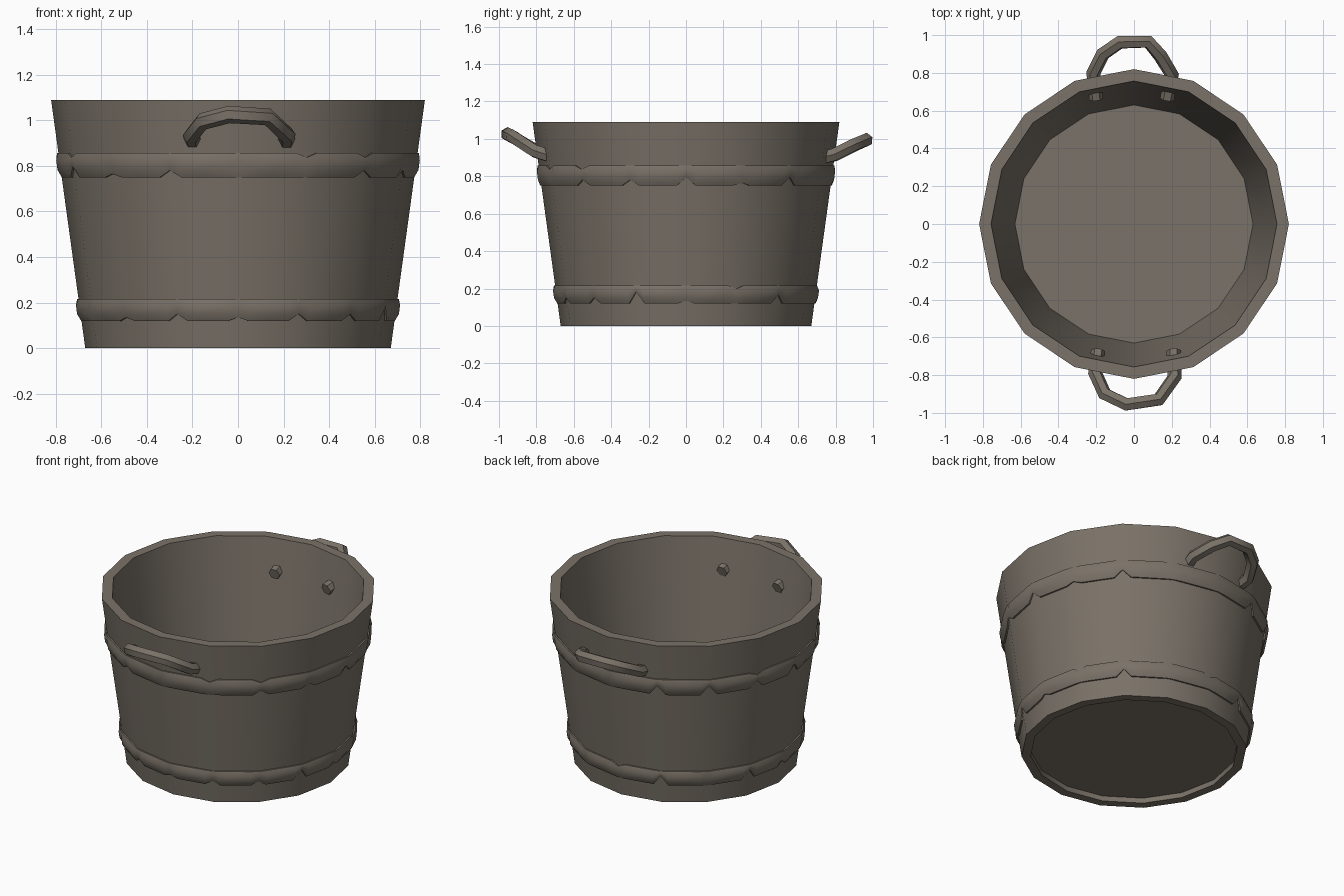
import bpy, math, random

if "Cube" in bpy.data.objects:
    bpy.data.objects.remove(bpy.data.objects["Cube"])

random.seed(4)
N = 16
H, R0, R1, WALL = 1.09, 0.67, 0.82, 0.063

wood = bpy.data.materials.new("weathered grey brown")
wood.diffuse_color = (0.195, 0.168, 0.138, 1)
wood.use_nodes = True
wood.node_tree.nodes["Principled BSDF"].inputs["Base Color"].default_value = wood.diffuse_color


def outer(z):
    return R0 + (R1 - R0) * z / H


def finish(ob, angle):
    bpy.ops.object.select_all(action='DESELECT')
    bpy.context.view_layer.objects.active = ob
    ob.select_set(True)
    bpy.ops.object.shade_smooth_by_angle(angle=math.radians(angle))


def make(name, verts, faces, angle=35):
    me = bpy.data.meshes.new(name)
    me.from_pydata(verts, [], faces)
    me.materials.append(wood)
    ob = bpy.data.objects.new(name, me)
    bpy.context.collection.objects.link(ob)
    finish(ob, angle)
    return ob


# Tub: lathed profile from the underside recess, over the rim, to the inside floor
FLOOR, RECESS = 0.17, 0.035
profile = [(outer(RECESS) - WALL + 0.005, RECESS), (R0 - 0.055, 0), (R0, 0),
           (R1, H), (R1 - WALL, H), (outer(FLOOR) - WALL, FLOOR)]
verts, faces = [], []
for r, z in profile:
    for i in range(N):
        a = math.tau * i / N
        verts.append((r * math.cos(a), r * math.sin(a), z))
for k in range(len(profile) - 1):
    for i in range(N):
        j = (i + 1) % N
        faces.append((k * N + i, k * N + j, (k + 1) * N + j, (k + 1) * N + i))
faces.append(tuple(reversed(range(N))))
last = (len(profile) - 1) * N
faces.append(tuple(range(last, last + N)))
make("tub", verts, faces)


# Hoops: rounded bands that hug the facets, chipped at the tub's corners
def hoop(name, z0, z1):
    step = math.tau / N
    verts, faces, rows = [], [], 6
    for i in range(N):
        low = random.choice((0, 0.015, 0.03, 0.045, 0.06))
        high = random.choice((0, 0, 0, 0.02))
        for da in (-0.065, 0, 0.065, step / 2):
            a = i * step + da
            corner = da == 0
            flat = math.cos(step / 2) / math.cos(abs(da) - step / 2)
            b = z0 + (low if corner else 0)
            t = z1 - (high if corner else 0)
            bulge = 0.009 if corner else 0.024
            edge = 0.006 if corner else 0.010
            for f, off in ((0, -0.02), (0, edge), (0.3, bulge),
                           (0.7, bulge), (1, edge), (1, -0.02)):
                z = b + (t - b) * f
                r = outer(z) * flat + off
                verts.append((r * math.cos(a), r * math.sin(a), z))
    cols = N * 4
    for c in range(cols):
        d = (c + 1) % cols
        for k in range(rows):
            m = (k + 1) % rows
            faces.append((c * rows + k, d * rows + k, d * rows + m, c * rows + m))
    make(name, verts, faces, 40)


hoop("lower_hoop", 0.12, 0.217)
hoop("upper_hoop", 0.75, 0.857)


# Handles: slightly crooked six-sided bars whose ends pierce the wall
def handle(name, points):
    cu = bpy.data.curves.new(name, 'CURVE')
    cu.dimensions = '3D'
    cu.bevel_depth = 0.038
    cu.bevel_resolution = 1
    cu.use_fill_caps = True
    sp = cu.splines.new('POLY')
    sp.points.add(len(points) - 1)
    for p, co in zip(sp.points, points):
        p.co = (*co, 1)
    cu.materials.append(wood)
    ob = bpy.data.objects.new(name, cu)
    bpy.context.collection.objects.link(ob)
    bpy.ops.object.select_all(action='DESELECT')
    bpy.context.view_layer.objects.active = ob
    ob.select_set(True)
    bpy.ops.object.convert(target='MESH')
    finish(bpy.context.view_layer.objects.active, 50)


handle("front_handle", [(-0.19, -0.67, 0.89), (-0.205, -0.79, 0.93), (-0.155, -0.90, 0.995),
                        (-0.04, -0.955, 1.025), (0.13, -0.93, 1.015),
                        (0.215, -0.81, 0.935), (0.21, -0.67, 0.89)])
handle("back_handle", [(-0.20, 0.66, 0.88), (-0.215, 0.80, 0.915), (-0.165, 0.90, 0.965),
                       (-0.075, 0.962, 0.995), (0.075, 0.965, 0.995),
                       (0.14, 0.89, 0.965), (0.20, 0.79, 0.915), (0.175, 0.66, 0.88)])
